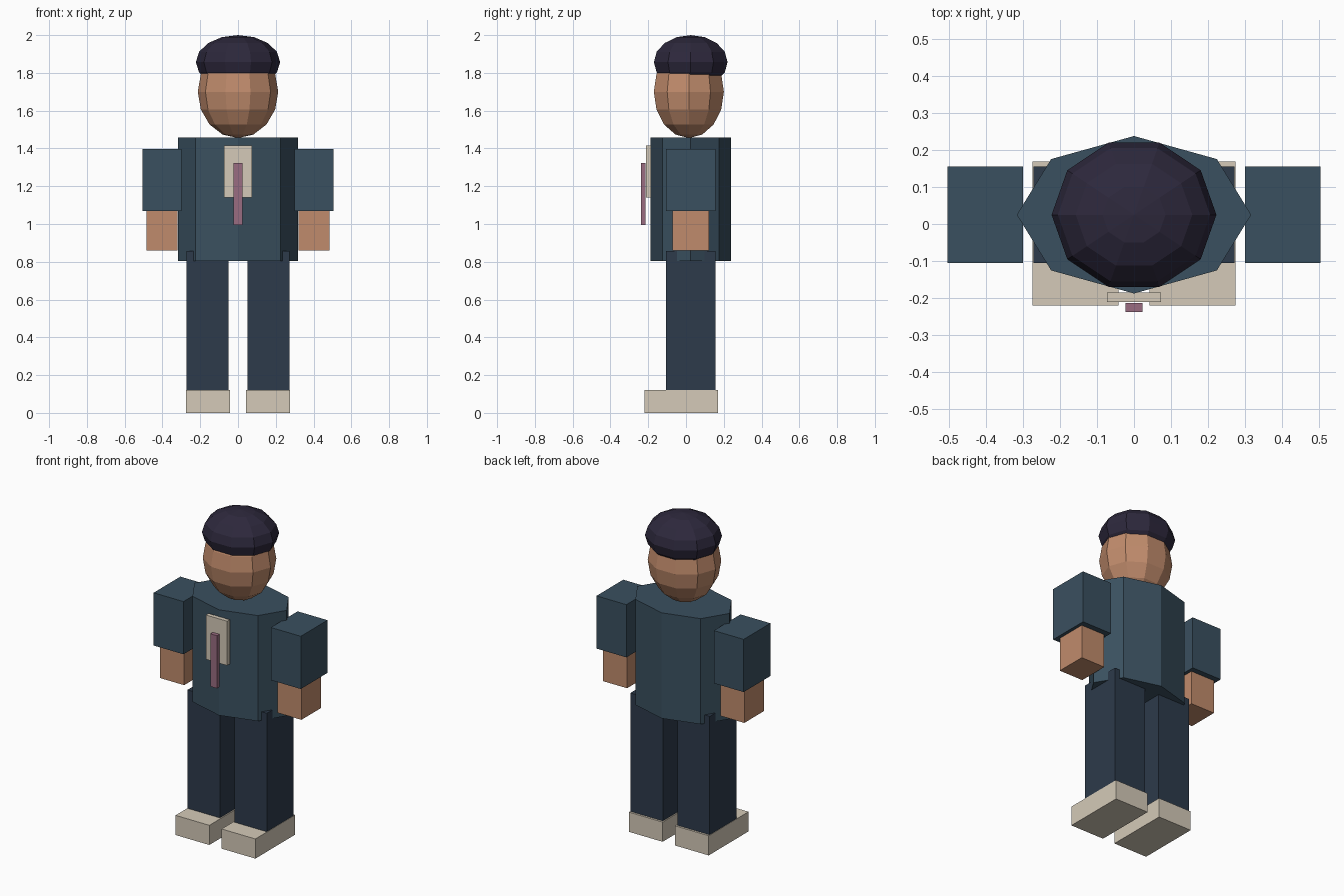
import bpy, bmesh
from math import sin, cos, pi

if "Cube" in bpy.data.objects:
    bpy.data.objects.remove(bpy.data.objects["Cube"])

CY = 0.025  # depth centre shared by most parts


def material(name, rgb):
    m = bpy.data.materials.new(name)
    m.diffuse_color = (*rgb, 1)
    m.use_nodes = True
    m.node_tree.nodes["Principled BSDF"].inputs["Base Color"].default_value = m.diffuse_color
    return m


JACKET = material("jacket_blue", (0.042, 0.080, 0.115))
TROUSER = material("trouser_navy", (0.026, 0.043, 0.070))
SKIN = material("skin", (0.53, 0.26, 0.15))
HAIR = material("hair_dark", (0.026, 0.021, 0.045))
CREAM = material("cream", (0.66, 0.59, 0.48))
TIE = material("tie_mauve", (0.32, 0.15, 0.22))


def finish(name, bm, mat):
    bmesh.ops.recalc_face_normals(bm, faces=bm.faces)
    me = bpy.data.meshes.new(name)
    bm.to_mesh(me)
    bm.free()
    me.materials.append(mat)
    ob = bpy.data.objects.new(name, me)
    bpy.context.collection.objects.link(ob)
    return ob


def box(name, x, y, z, mat):
    """Box from (min, max) ranges on each axis."""
    bm = bmesh.new()
    bmesh.ops.create_cube(bm, size=1)
    for v in bm.verts:
        v.co = [(r[0] + r[1]) / 2 + c * (r[1] - r[0]) for c, r in zip(v.co, (x, y, z))]
    return finish(name, bm, mat)


def lathe(name, profile, sides, rx, ry, y, z, mat):
    """Flat-faced turned solid, first corner on +x; profile is (radius, height)."""
    bm = bmesh.new()
    rings = []
    for r, h in profile:
        n = sides if r > 1e-6 else 1
        rings.append([bm.verts.new((rx * r * cos(2 * pi * i / sides),
                                    y + ry * r * sin(2 * pi * i / sides), z + h))
                      for i in range(n)])
    for a, b in zip(rings, rings[1:]):
        for i in range(sides):
            j = (i + 1) % sides
            quad = [a[i % len(a)], a[j % len(a)], b[j % len(b)], b[i % len(b)]]
            bm.faces.new(list(dict.fromkeys(quad)))
    for ring in (rings[0], rings[-1]):
        if len(ring) > 1:
            bm.faces.new(ring)
    return finish(name, bm, mat)


def ellipsoid(name, rx, ry, rz, y, z, mat):
    arc = [(sin(pi * k / 8), -rz * cos(pi * k / 8)) for k in range(9)]
    return lathe(name, arc, 10, rx, ry, y, z, mat)


# Body and head
lathe("torso", [(1, 0), (1, 0.655)], 8, 0.317, 0.213, CY, 0.803, JACKET)
ellipsoid("head", 0.213, 0.195, 0.245, 0.015, 1.70, SKIN)
ellipsoid("hair", 0.223, 0.205, 0.143, CY, 1.857, HAIR)

# Shirt front and tie
box("shirt_front", (-0.073, 0.073), (-0.211, -0.185), (1.14, 1.415), CREAM)
box("tie", (-0.023, 0.023), (-0.238, -0.214), (0.995, 1.322), TIE)

# Limbs, mirrored left and right
limbs = [
    ("sleeve", (0.30, 0.505), (CY - 0.131, CY + 0.131), (1.07, 1.397), JACKET),
    ("hand", (0.32, 0.485), (CY - 0.096, CY + 0.096), (0.86, 1.075), SKIN),
    ("trouser_leg", (0.05, 0.272), (CY - 0.131, CY + 0.131), (0.12, 0.857), TROUSER),
    ("shoe", (0.042, 0.274), (-0.221, 0.169), (0.0, 0.122), CREAM),
]
for side, s in (("left", 1), ("right", -1)):
    for name, x, y, z, mat in limbs:
        box(f"{side}_{name}", sorted((s * x[0], s * x[1])), y, z, mat)
